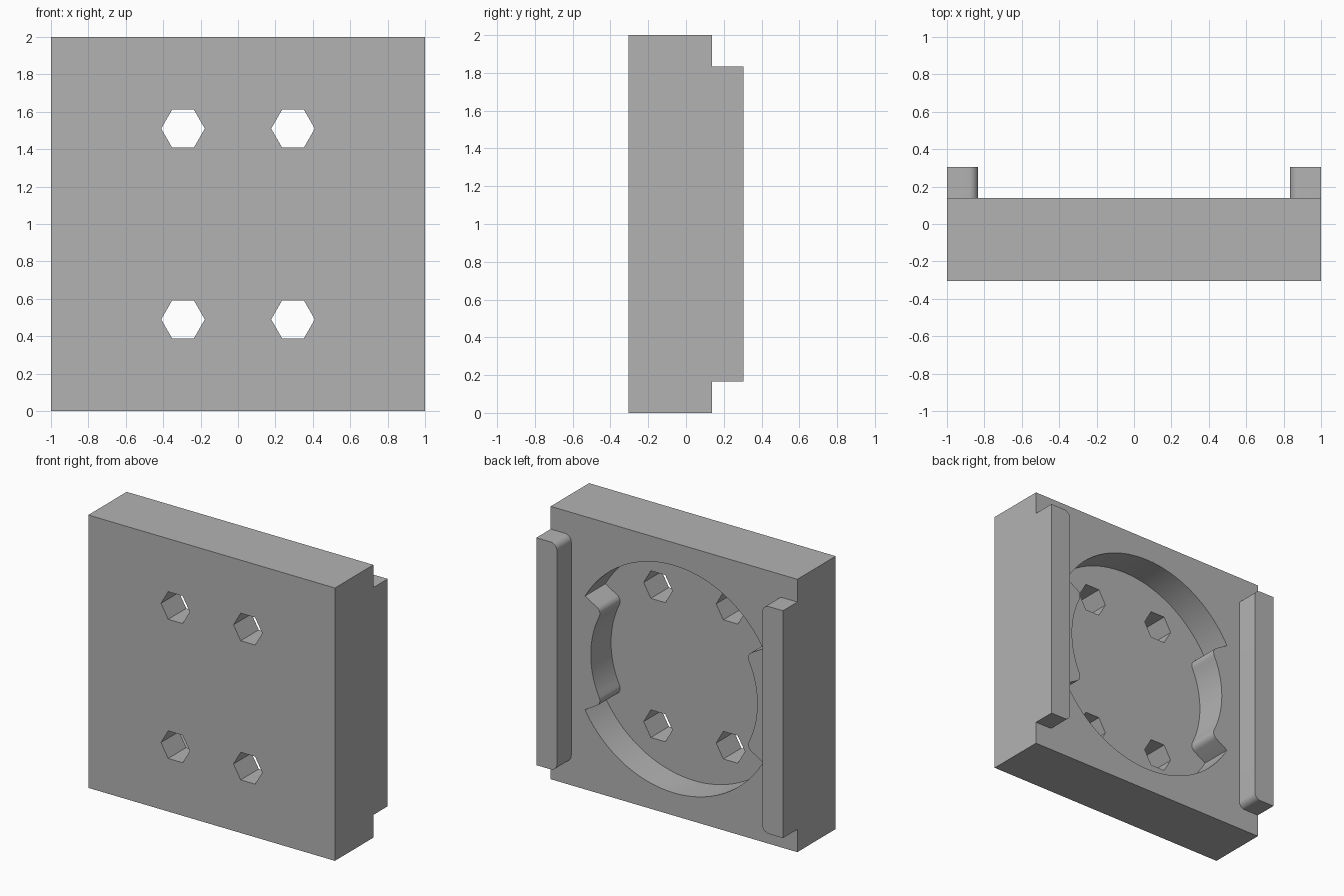
import bpy, bmesh
from math import asin, cos, sin, pi, radians

cube = bpy.data.objects.get("Cube")
if cube:
    bpy.data.objects.remove(cube, do_unlink=True)

grey = bpy.data.materials.new("plain grey")
grey.use_nodes = True
colour = (0.45, 0.45, 0.45, 1)
grey.diffuse_color = colour
grey.node_tree.nodes["Principled BSDF"].inputs["Base Color"].default_value = colour

FRONT, FACE, BACK = -0.3056, 0.1389, 0.3056   # plate front, plate back, rail back
FLOOR = FACE - 0.235                          # recess floor
RAIL = 0.1667                                 # rail width and end setback
FILLET = 0.05


def arc(cx, cz, r, a0, a1, n):
    """Points on an arc in the x-z plane."""
    angles = [a0 + (a1 - a0) * i / n for i in range(n + 1)]
    return [(cx + r * cos(a), cz + r * sin(a)) for a in angles]


def prism(name, outline, y0, y1):
    """Extrude an x-z outline from y0 to y1."""
    bm = bmesh.new()
    face = bm.faces.new([bm.verts.new((x, y0, z)) for x, z in outline])
    ext = bmesh.ops.extrude_face_region(bm, geom=[face])
    verts = [g for g in ext["geom"] if isinstance(g, bmesh.types.BMVert)]
    bmesh.ops.translate(bm, verts=verts, vec=(0, y1 - y0, 0))
    bmesh.ops.recalc_face_normals(bm, faces=bm.faces)
    mesh = bpy.data.meshes.new(name)
    bm.to_mesh(mesh)
    bm.free()
    mesh.materials.append(grey)
    obj = bpy.data.objects.new(name, mesh)
    bpy.context.collection.objects.link(obj)
    return obj


def activate(obj):
    bpy.ops.object.select_all(action="DESELECT")
    obj.select_set(True)
    bpy.context.view_layer.objects.active = obj


def smooth(obj):
    activate(obj)
    bpy.ops.object.shade_smooth_by_angle(angle=radians(30))


def cut(obj, cutter):
    cutter.hide_render = True
    mod = obj.modifiers.new("cut", "BOOLEAN")
    mod.operation = "DIFFERENCE"
    mod.solver = "EXACT"
    mod.object = cutter
    activate(obj)
    bpy.ops.object.modifier_apply(modifier=mod.name)
    bpy.data.objects.remove(cutter, do_unlink=True)


# Square plate
plate = prism("plate", [(-1, 0), (1, 0), (1, 2), (-1, 2)], FRONT, FACE)

# Round recess with a rounded tab on each side: one quarter, then mirrored
outer, inner, end = 0.8333, 0.675, radians(30)
tip = end - asin(FILLET / (inner + FILLET))
centre = inner + FILLET
quarter = (arc(0, 0, inner, 0, tip, 12)
           + arc(centre * cos(tip), centre * sin(tip), FILLET,
                 tip + pi, end + pi / 2, 8)[1:]
           + arc(0, 0, outer, end, pi / 2, 32))
half = quarter + [(-x, z) for x, z in quarter[-2::-1]]
ring = half + [(x, -z) for x, z in half[-2:0:-1]]
cut(plate, prism("recess_cutter", [(x, z + 1) for x, z in ring], FLOOR, FACE + 0.1))

# Four hexagonal through holes
for x in (-0.294, 0.294):
    for z in (0.49, 1.51):
        hexagon = arc(x, z, 0.1167, 0, 2 * pi, 6)[:-1]
        cut(plate, prism("hole_cutter", hexagon, FRONT - 0.1, FACE + 0.1))
smooth(plate)

# Back rails with rounded inner corners
for name, side in (("left_rail", 1), ("right_rail", -1)):
    x = 1 - RAIL + FILLET
    outline = ([(1, RAIL), (1, 2 - RAIL)]
               + arc(x, 2 - RAIL - FILLET, FILLET, pi / 2, pi, 8)
               + arc(x, RAIL + FILLET, FILLET, pi, 1.5 * pi, 8))
    smooth(prism(name, [(side * px, pz) for px, pz in outline], FACE, BACK))
